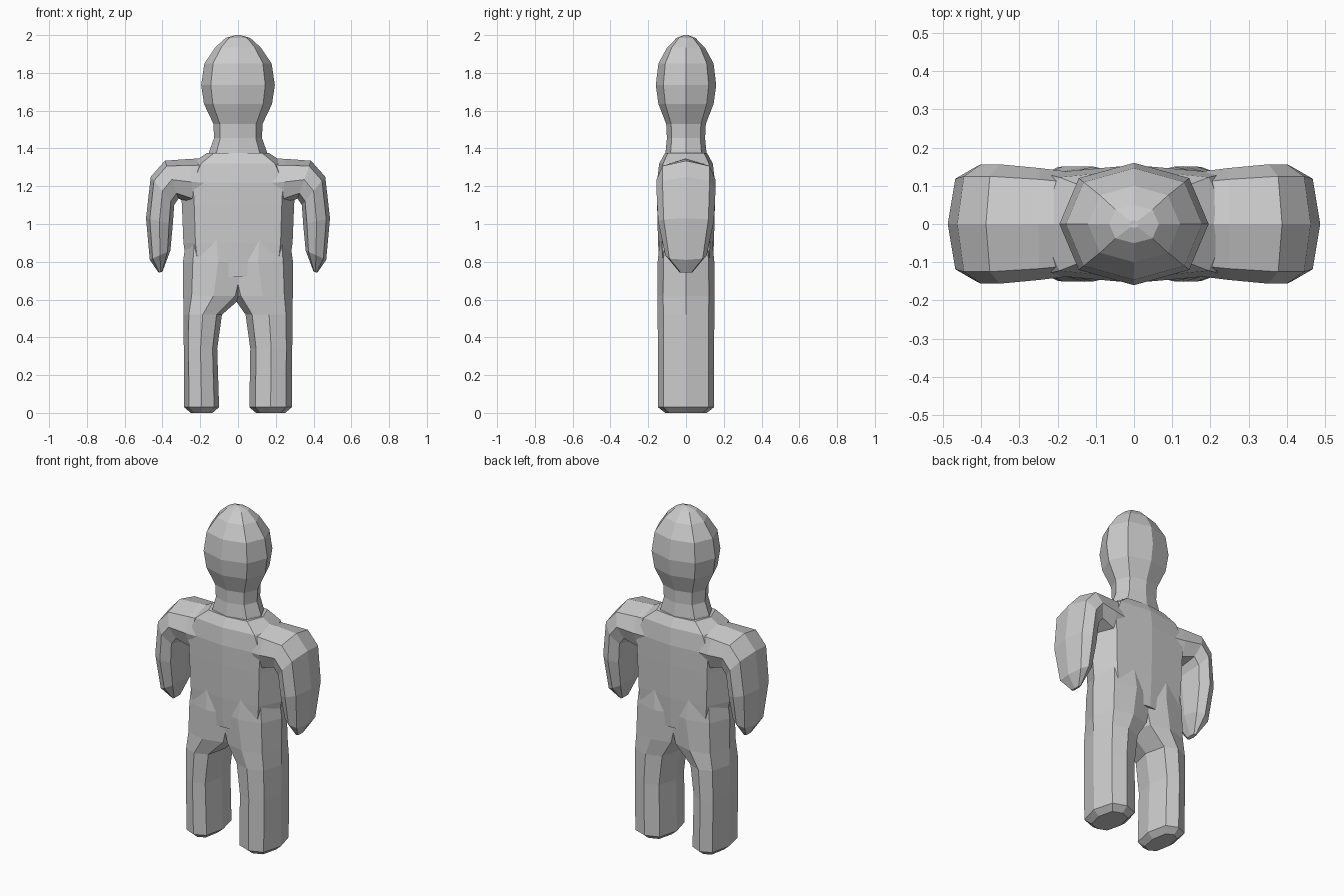
import bpy, bmesh

if "Cube" in bpy.data.objects:
    bpy.data.objects.remove(bpy.data.objects["Cube"])


def loft(name, rings, cx=0.72, cy=0.80):
    """Eight-sided loft; each ring = (outer x, outer z, inner x, inner z, half depth)."""
    shape = [(1, 0), (cx, cy), (0, 1), (-cx, cy), (-1, 0), (-cx, -cy), (0, -1), (cx, -cy)]
    bm = bmesh.new()
    loops = []
    for ax, az, bx, bz, d in rings:
        mx, mz, hx, hz = (ax + bx) / 2, (az + bz) / 2, (ax - bx) / 2, (az - bz) / 2
        loops.append([bm.verts.new((mx + u * hx, v * d, mz + u * hz)) for u, v in shape])
    for a, b in zip(loops, loops[1:]):
        for i in range(8):
            j = (i + 1) % 8
            bm.faces.new((a[i], a[j], b[j], b[i]))
    bm.faces.new(loops[0][::-1])
    bm.faces.new(loops[-1])
    bmesh.ops.recalc_face_normals(bm, faces=bm.faces)
    mesh = bpy.data.meshes.new(name)
    bm.to_mesh(mesh)
    bm.free()
    ob = bpy.data.objects.new(name, mesh)
    bpy.context.collection.objects.link(ob)
    return ob


def level(z, w, d):
    return (w, z, -w, z, d)


# torso, from waist to collar
torso = loft("body", [level(*r) for r in [
    (0.72, 0.262, 0.138), (0.90, 0.289, 0.148), (1.10, 0.297, 0.153), (1.22, 0.305, 0.154),
    (1.32, 0.25, 0.142), (1.375, 0.165, 0.112)]], 0.78, 0.86)

# head and neck
head = loft("head_and_neck", [level(*r) for r in [
    (1.30, 0.17, 0.115), (1.385, 0.152, 0.108), (1.455, 0.127, 0.101), (1.53, 0.13, 0.105),
    (1.635, 0.18, 0.146), (1.735, 0.195, 0.16), (1.85, 0.178, 0.146), (1.935, 0.12, 0.10),
    (1.985, 0.065, 0.05), (2.0, 0.012, 0.01)]], 0.74, 0.75)
parts = [head]

# arms, from inside the shoulder down to the hand tip
arm = [(0.10, 1.35, 0.10, 1.08, 0.128), (0.25, 1.345, 0.24, 1.10, 0.146),
       (0.387, 1.335, 0.315, 1.135, 0.156), (0.462, 1.25, 0.338, 1.10, 0.156),
       (0.487, 1.03, 0.345, 1.00, 0.148), (0.467, 0.81, 0.358, 0.86, 0.11),
       (0.42, 0.742, 0.40, 0.748, 0.035)]
for side, s in (("left", -1), ("right", 1)):
    parts.append(loft(side + "_arm", [(s * a, b, s * c, d, e) for a, b, c, d, e in arm]))

# legs, from the sole up into the waist (the stance is slightly uneven)
for side, s, inner in (("left", -1, (0.10, 0.11, 0.085)), ("right", 1, (0.06, 0.065, 0.04))):
    foot, knee, thigh = inner
    rings = [(0.25, 0.0, foot + 0.035, 0.0, 0.11), (0.285, 0.03, foot, 0.03, 0.148),
             (0.287, 0.34, knee, 0.34, 0.149), (0.289, 0.52, thigh, 0.52, 0.15),
             (0.29, 0.62, -0.03, 0.62, 0.151), (0.291, 0.80, -0.08, 0.80, 0.15),
             (0.27, 0.95, -0.04, 0.95, 0.135)]
    parts.append(loft(side + "_leg", [(s * a, b, s * c, d, e) for a, b, c, d, e in rings]))

# weld the parts into one continuous flat-shaded figure
for part in parts:
    mod = torso.modifiers.new("join_" + part.name, 'BOOLEAN')
    mod.operation = 'UNION'
    mod.solver = 'EXACT'
    mod.object = part
bpy.context.view_layer.update()
joined = bpy.data.meshes.new_from_object(
    torso.evaluated_get(bpy.context.evaluated_depsgraph_get()))
torso.modifiers.clear()
torso.data = joined
for part in parts:
    bpy.data.objects.remove(part, do_unlink=True)
